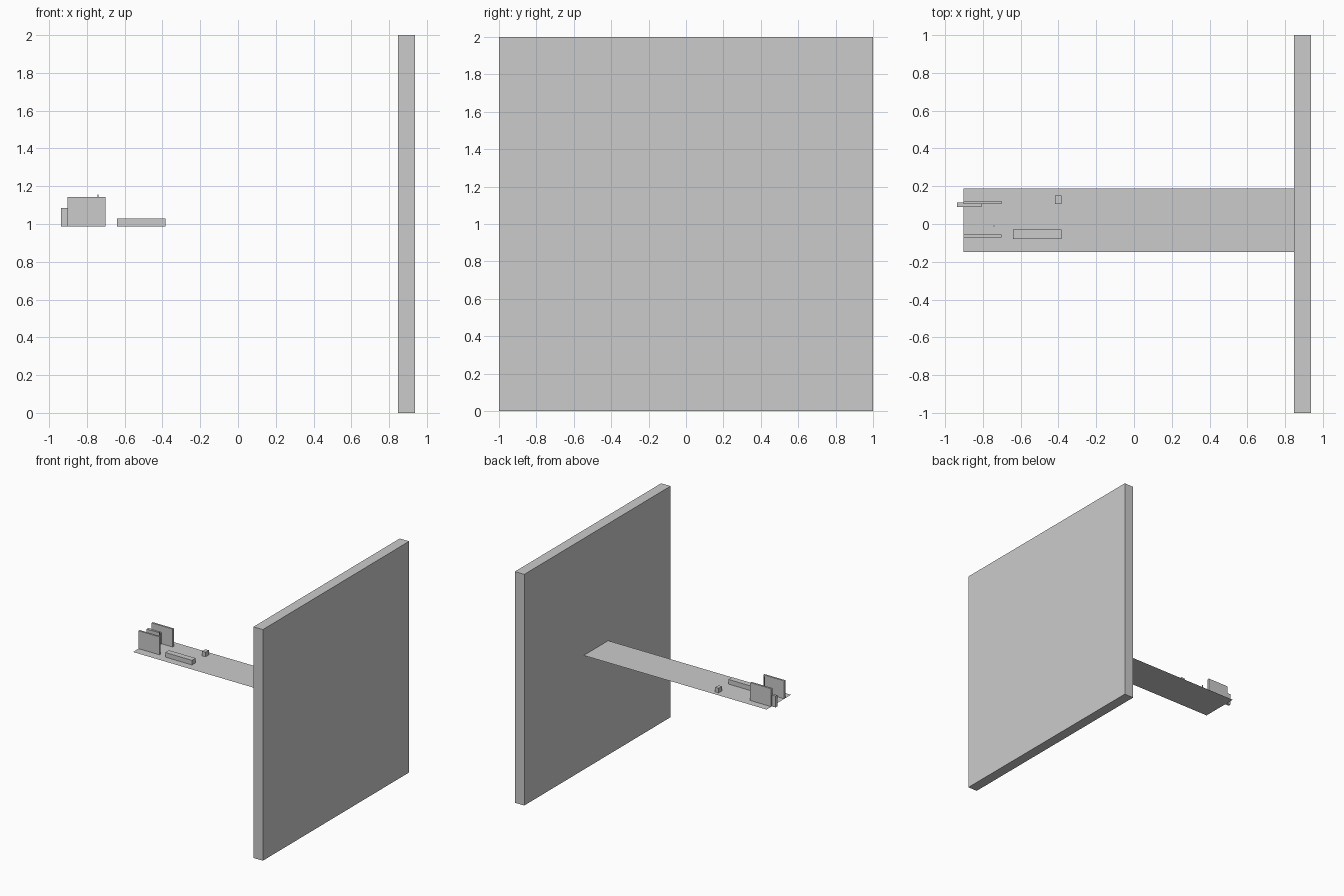
import bpy

if "Cube" in bpy.data.objects:
    bpy.data.objects.remove(bpy.data.objects["Cube"])

def box(name, x0, x1, y0, y1, z0, z1):
    bpy.ops.mesh.primitive_cube_add(size=1, location=((x0+x1)/2, (y0+y1)/2, (z0+z1)/2))
    o = bpy.context.object
    o.name = name
    o.scale = (x1-x0, y1-y0, z1-z0)
    bpy.ops.object.transform_apply(location=False, rotation=False, scale=True)
    return o

BASE = 0.988

# Large upright wall
box("wall", 0.848, 0.938, -1, 1, 0, 2)

# Flat, paper-thin walkway
bpy.ops.mesh.primitive_plane_add(size=1, location=(-0.027, 0.02, BASE))
deck = bpy.context.object
deck.name = "deck"
deck.scale = (1.75, 0.334, 1)
bpy.ops.object.transform_apply(location=False, rotation=False, scale=True)

# Pair of upright side panels
for name, y in (("side_panel_left", -0.063), ("side_panel_right", 0.115)):
    box(name, -0.902, -0.701, y-0.008, y+0.008, BASE, 1.143)

# Blocks on the deck
box("end_block", -0.938, -0.808, 0.091, 0.115, BASE, 1.086)
box("long_block", -0.64, -0.385, -0.079, -0.029, BASE, 1.028)
box("small_block", -0.417, -0.385, 0.106, 0.15, BASE, 1.028)

# Thin pin
box("pin", -0.745, -0.739, -0.014, -0.008, BASE, 1.156)
